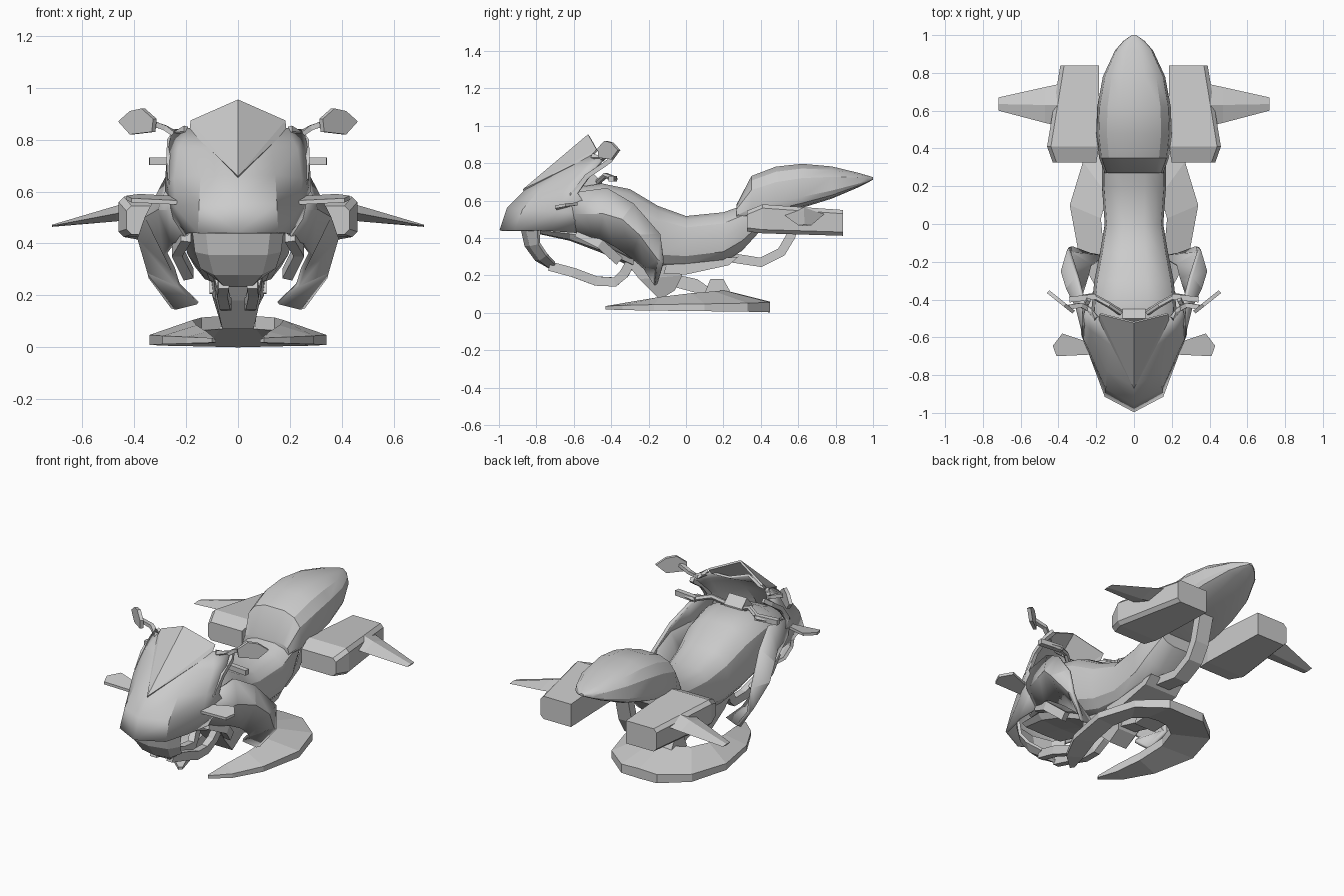
import bpy, bmesh, math
from mathutils import Vector

if "Cube" in bpy.data.objects:
    bpy.data.objects.remove(bpy.data.objects["Cube"])


def make(name, verts, faces, mirror=False, thick=0.0, angle=30):
    me = bpy.data.meshes.new(name)
    me.from_pydata([tuple(v) for v in verts], [], faces)
    bm = bmesh.new()
    bm.from_mesh(me)
    bmesh.ops.recalc_face_normals(bm, faces=bm.faces)
    bm.to_mesh(me)
    bm.free()
    ob = bpy.data.objects.new(name, me)
    bpy.context.collection.objects.link(ob)
    if mirror:
        ob.modifiers.new("mirror", 'MIRROR')
    if thick:
        s = ob.modifiers.new("thickness", 'SOLIDIFY')
        s.thickness, s.offset = thick, 0
    bpy.ops.object.select_all(action='DESELECT')
    ob.select_set(True)
    bpy.context.view_layer.objects.active = ob
    if angle:
        bpy.ops.object.shade_smooth_by_angle(angle=math.radians(angle))
    return ob


def loft(name, rings, **kw):
    n = len(rings[0])
    faces = [(i*n+j, i*n+(j+1) % n, (i+1)*n+(j+1) % n, (i+1)*n+j)
             for i in range(len(rings)-1) for j in range(n)]
    faces += [tuple(range(n)), tuple(range((len(rings)-1)*n, len(rings)*n))]
    return make(name, [v for r in rings for v in r], faces, **kw)


def sheet(name, rows, **kw):
    n = len(rows[0])
    faces = [(i*n+j, i*n+j+1, (i+1)*n+j+1, (i+1)*n+j)
             for i in range(len(rows)-1) for j in range(n-1)]
    return make(name, [v for r in rows for v in r], faces, **kw)


def hull(name, stations, mid, power, n=14, **kw):
    # stations: y, half width, top z, bottom z; mid = height of the widest line
    rings = []
    for y, w, zt, zb in stations:
        zm, ring = zb+(zt-zb)*mid, []
        for k in range(n):
            a = 2*math.pi*k/n
            c, s = math.cos(a), math.sin(a)
            x = math.copysign(abs(c)**power, c)*w
            h = math.copysign(abs(s)**power, s)
            ring.append((x, y, zm+h*((zt-zm) if h > 0 else (zm-zb))))
        rings.append(ring)
    return loft(name, rings, **kw)


def bar(name, path, w, h, sides=4, **kw):
    # swept bar: w across, h in the other direction
    p = [Vector(v) for v in path]
    rings = []
    for i, c in enumerate(p):
        t = (p[min(i+1, len(p)-1)]-p[max(i-1, 0)]).normalized()
        ref = Vector((0, 0, 1)) if abs(t.x) > 0.6 else Vector((1, 0, 0))
        u = (ref-t*ref.dot(t)).normalized()
        v = t.cross(u)
        r = []
        for k in range(sides):
            a = 2*math.pi*(k+0.5)/sides
            r.append(c+u*math.cos(a)*w*0.71+v*math.sin(a)*h*0.71)
        rings.append(r)
    return loft(name, rings, **kw)


def side_slab(name, prof, w, **kw):
    return loft(name, [[(s*w, y, z) for y, z in prof] for s in (-1, 1)], **kw)


# main body with tank and saddle
hull("main_body", [(-.75, .13, .60, .45), (-.6, .21, .67, .40), (-.45, .225, .695, .34),
                   (-.3, .21, .665, .27), (-.15, .18, .575, .235), (0, .155, .52, .24),
                   (.2, .17, .54, .265), (.3, .17, .575, .33), (.4, .14, .6, .44)], .5, .72)

# raised tail
hull("tail", [(.27, .155, .58, .50), (.35, .185, .735, .50), (.48, .2, .785, .525),
              (.62, .195, .80, .56), (.78, .165, .785, .61), (.92, .1, .75, .67),
              (.97, .055, .735, .695), (1.0, .012, .725, .712)], .25, .7)

# nose fairing shell, rows from the chin up to the cowl rim
sheet("nose_fairing", [
    [(0, -.99, .44), (.15, -.91, .44), (.19, -.75, .44), (.20, -.58, .43)],
    [(0, -.95, .56), (.145, -.87, .55), (.235, -.68, .54), (.275, -.5, .53)],
    [(0, -.855, .655), (.14, -.775, .66), (.24, -.65, .65), (.275, -.58, .64)],
    [(0, -.72, .745), (.125, -.635, .765), (.225, -.56, .76), (.268, -.51, .74)],
    [(0, -.6, .835), (.1, -.56, .81), (.185, -.5, .84), (.25, -.43, .835)]],
    mirror=True, thick=.014, angle=32)

# windscreen, pointed top and V bottom
make("windscreen", [(0, -.87, .655), (0, -.52, .95), (.18, -.475, .87), (.183, -.51, .832)],
     [(0, 1, 2), (0, 2, 3)], mirror=True, thick=.012, angle=0)

# side panels sweeping from the fairing down to the leg guards
sheet("side_panel", [
    [(.255, -.62, .64), (.255, -.6, .53), (.20, -.58, .42)],
    [(.265, -.42, .665), (.30, -.44, .53), (.25, -.46, .40)],
    [(.30, -.28, .58), (.35, -.34, .50), (.28, -.38, .36)],
    [(.345, -.14, .42), (.378, -.25, .42), (.25, -.29, .30)],
    [(.335, -.12, .27), (.34, -.15, .29), (.23, -.22, .24)],
    [(.25, -.155, .155), (.235, -.16, .15), (.155, -.175, .17)]],
    mirror=True, thick=.02, angle=18)

# cowl rim along the fairing's rear edge
bar("cowl_rim", [(.26, -.60, .64), (.265, -.53, .73), (.262, -.44, .79), (.24, -.40, .82)],
    .022, .025, mirror=True, angle=0)

# nose winglets
loft("nose_winglet", [[(x, y, z + dz) for x, y, z in
     ((.2, -.69, .555), (.26, -.62, .575), (.38, -.58, .582), (.43, -.645, .575), (.41, -.70, .565))]
     for dz in (-.007, .009)], mirror=True, angle=0)

# bowl-shaped chin guard and lower loop
sheet("chin_guard", [
    [(0, -.875, .45), (.12, -.85, .45), (.17, -.79, .45)],
    [(0, -.855, .36), (.11, -.83, .36), (.16, -.785, .37)],
    [(0, -.80, .285), (.09, -.78, .285), (.14, -.745, .31)],
    [(0, -.72, .24), (.05, -.72, .24), (.075, -.70, .265)]], mirror=True, thick=.018, angle=0)
bar("lower_loop", [(.055, -.73, .25), (.06, -.6, .215), (.05, -.48, .17), (.045, -.38, .165),
                   (.06, -.33, .21), (.08, -.28, .3)], .04, .05, mirror=True, angle=0)
bar("fork_strut", [(.2, -.58, .43), (.235, -.46, .37), (.19, -.36, .28)],
    .04, .05, mirror=True, angle=0)
# intake under the nose
hull("intake", [(-.78, .15, .46, .42), (-.62, .17, .46, .385), (-.45, .17, .46, .32),
                (-.28, .13, .42, .24)], .5, .55, n=8, angle=0)

# keel under the engine
loft("keel", [[(x*w, y, z) for x in (-1, 1)] + [(x*w2, y2, z2) for x in (1, -1)]
              for w, y, z, w2, y2, z2 in ((.10, -.36, .32, .11, -.05, .30),
                                          (.085, -.25, .18, .10, -.02, .2),
                                          (.06, -.14, .07, .06, -.06, .12))], angle=0)
side_slab("belly_plate", [(-.12, .21), (0, .205), (.23, .255), (.28, .30), (-.1, .27)], .11, angle=0)
# hover ring mount
side_slab("ring_arm", [(-.08, .21), (-.07, .14), (.08, .10), (.16, .11), (.06, .18)], .05, angle=0)
side_slab("ring_mount", [(.09, .08), (.13, .18), (.2, .18), (.25, .09)], .07, angle=0)

# hover ring: crescent, open at the front
outer = [(.10, -.43), (.20, -.34), (.29, -.17), (.34, .10), (.27, .33), (.12, .45), (0, .45)]
inner = [(.085, -.41), (.12, -.29), (.16, -.14), (.175, .03), (.14, .15), (.07, .2), (0, .21)]
lift = [.03, .06, .085, .105, .115, .12, .12]
half = []
for i, ((a, b), (c, d), h) in enumerate(zip(outer, inner, lift)):
    base = .018*(1-i/6)
    half.append([(a, b, base), (a, b, .036+.004*i), (c, d, h), (c, d, max(base, h-.05))])
other = [[(-x, y, z) for x, y, z in r] for r in reversed(half[:-1])]
loft("hover_ring", half + other, angle=0)

# rear pods
loft("rear_pod", [[(a, y, z0), (b-.02, y, z0), (b, y, z0+.02), (b, y, z1-.02),
                   (b-.02, y, z1), (a, y, z1)]
                  for y, a, b, z0, z1 in ((.325, .20, .43, .435, .545), (.41, .185, .46, .425, .58),
                                          (.84, .185, .39, .412, .55))], mirror=True, angle=0)

# wings on the pods
loft("wing", [[(x, y0, zc), (x, (y0+y1)/2, zc+h), (x, y1, zc), (x, (y0+y1)/2, zc-h)]
              for x, y0, y1, zc, h in ((.40, .52, .74, .53, .036), (.47, .535, .725, .515, .03),
                                       (.717, .60, .67, .468, .004))], mirror=True, angle=0)

# tail support pipe
bar("tail_pipe", [(0, .24, .295), (0, .40, .27), (0, .51, .325), (0, .56, .41), (0, .60, .57)],
    .09, .05, angle=0)

# handlebars with grips
bar("handlebar", [(.07, -.47, .70), (.13, -.43, .735), (.22, -.38, .715), (.27, -.39, .715)],
    .022, .022, sides=6, mirror=True)
bar("grip", [(.2, -.385, .717), (.342, -.40, .717)], .03, .03, mirror=True, angle=0)
side_slab("dash_pad", [(-.56, .68), (-.5, .75), (-.45, .70), (-.45, .66)], .06, angle=0)

# mirrors on curved stems
bar("mirror_stem", [(.2, -.5, .84), (.24, -.45, .82), (.28, -.43, .845), (.345, -.44, .868)],
    .02, .025, mirror=True, angle=0)
loft("mirror_head", [[(x+d, -.45+(x-.34)*.8-d, z) for x, z in
     ((.325, .83), (.32, .88), (.365, .92), (.41, .91), (.455, .87), (.41, .82))]
     for d in (-.007, .007)], mirror=True, angle=0)
